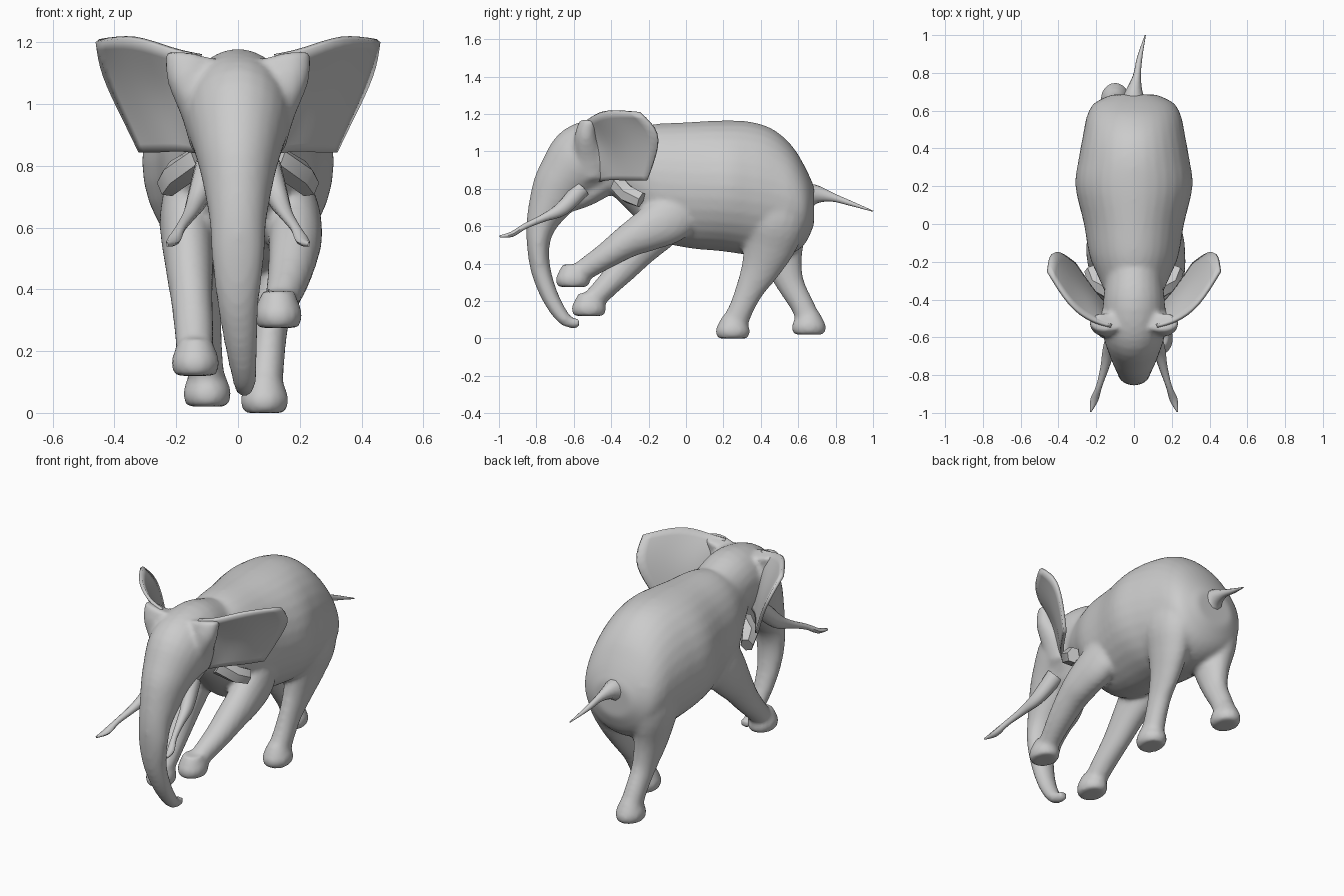
import bpy, bmesh
from math import sin, cos, pi
from mathutils import Vector


def finish(name, bm):
    bmesh.ops.recalc_face_normals(bm, faces=bm.faces[:])
    me = bpy.data.meshes.new(name)
    bm.to_mesh(me)
    bm.free()
    ob = bpy.data.objects.new(name, me)
    bpy.context.collection.objects.link(ob)
    bpy.ops.object.select_all(action='DESELECT')
    ob.select_set(True)
    bpy.context.view_layer.objects.active = ob
    bpy.ops.object.shade_smooth_by_angle(angle=0.7)
    return ob


def spline(p, steps):
    """Catmull-Rom through tuples of any length."""
    out = []
    for i in range(len(p) - 1):
        a, b, c, d = p[max(i - 1, 0)], p[i], p[i + 1], p[min(i + 2, len(p) - 1)]
        for s in range(steps):
            t = s / steps
            out.append([0.5 * (2 * q + (r - o) * t + (2 * o - 5 * q + 4 * r - u) * t * t
                               + (3 * q - o - 3 * r + u) * t ** 3)
                        for o, q, r, u in zip(a, b, c, d)])
    return out + [list(p[-1])]


def loft(name, pts, sides=20, steps=4, axis=None):
    """Tube through (x, y, z, half width, half depth) sections."""
    pts = spline(pts, steps)
    pos = [Vector(p[:3]) for p in pts]
    bm, rings = bmesh.new(), []
    for i, p in enumerate(pts):
        t = (pos[min(i + 1, len(pos) - 1)] - pos[max(i - 1, 0)]).normalized()
        t = Vector(axis) if axis else t
        side = Vector((1, 0, 0))
        side = (side - t * side.dot(t)).normalized()
        up = t.cross(side)
        rings.append([bm.verts.new(pos[i] + side * cos(a) * p[3] + up * sin(a) * p[4])
                      for a in (2 * pi * k / sides for k in range(sides))])
    for r, s in zip(rings, rings[1:]):
        for k in range(sides):
            n = (k + 1) % sides
            bm.faces.new((r[k], r[n], s[n], s[k]))
    bm.faces.new(rings[0])
    bm.faces.new(rings[-1])
    return finish(name, bm)


# Torso
skin = [loft("torso", [(0, -.42, .95, .13, .16), (0, -.3, .895, .18, .22), (0, -.17, .84, .235, .305),
                       (0, 0, .82, .265, .335), (0, .2, .815, .31, .35), (0, .35, .80, .292, .357),
                       (0, .47, .775, .27, .34), (0, .57, .74, .25, .285), (0, .64, .71, .21, .2),
                       (0, .685, .71, .12, .1)], 32, axis=(0, 1, 0))]

# Head running into trunk, and jaw
skin.append(loft("head", [(0, -.22, .95, .15, .17), (0, -.32, .98, .155, .175), (0, -.43, 1.0, .165, .18),
                          (0, -.55, .95, .17, .195), (0, -.65, .85, .14, .155), (0, -.71, .75, .115, .128),
                          (0, -.77, .62, .092, .085), (0, -.79, .5, .085, .061), (0, -.775, .36, .068, .053),
                          (.01, -.725, .22, .053, .046), (.02, -.66, .115, .04, .038),
                          (.02, -.61, .083, .032, .029), (.02, -.57, .085, .026, .026)], 24))
skin.append(loft("lower_jaw", [(0, -.42, .86, .11, .09), (0, -.52, .77, .085, .06), (0, -.61, .71, .04, .035)]))

# Legs down to the ankle: (x, y, z, half width, half depth), then the foot (x, y, z)
legs = [
    ([(.14, .05, .78, .06, .11), (.175, -.07, .655, .085, .135), (.185, -.2, .58, .088, .115),
      (.18, -.31, .52, .082, .09), (.165, -.43, .44, .07, .07), (.145, -.53, .375, .058, .06),
      (.135, -.59, .335, .055, .055)], (.13, -.605, .275)),
    ([(-.14, -.0, .82, .07, .14), (-.165, -.12, .64, .088, .14), (-.158, -.25, .48, .078, .1),
      (-.15, -.34, .37, .068, .078), (-.143, -.43, .275, .064, .064),
      (-.14, -.5, .2, .06, .06)], (-.138, -.52, .12)),
    ([(.13, .47, .8, .12, .18), (.145, .47, .63, .115, .175), (.13, .445, .5, .092, .143),
      (.115, .4, .38, .07, .107), (.105, .345, .27, .056, .078), (.095, .3, .17, .056, .066),
      (.088, .265, .09, .058, .07)], (.086, .25, 0)),
    ([(-.13, .49, .8, .12, .17), (-.145, .5, .62, .112, .155), (-.13, .51, .45, .085, .115),
      (-.115, .555, .3, .062, .076), (-.107, .62, .18, .058, .063),
      (-.102, .65, .11, .06, .066)], (-.1, .657, .02)),
]
for pts, (x, y, z) in legs:
    skin.append(loft("leg", pts))
    skin.append(loft("foot", [(x, y, z + .12, .052, .056), (x, y, z + .06, .076, .088),
                              (x, y, z + .03, .078, .094), (x, y, z, .066, .08)], 14, 2, (0, 0, 1)))

for s, label in ((1, "right"), (-1, "left")):
    # Brow ridge that carries the ear
    skin.append(loft("ear_root", [(s * .15, -.52, 1.155, .09, .05), (s * .16, -.535, 1.08, .07, .06),
                                  (s * .14, -.52, .97, .045, .07), (s * .12, -.5, .85, .03, .06)]))

    # Tusk with a thick socket and flattened tip
    loft("tusk_" + label, [(s * .09, -.56, .8, .05, .05), (s * .13, -.66, .695, .035, .04),
                           (s * .155, -.76, .645, .023, .022), (s * .185, -.86, .6, .016, .016),
                           (s * .21, -.93, .557, .021, .015), (s * .23, -.995, .545, .004, .006)], 10)

    # Loose shoulder fold behind the jaw
    loft("shoulder_fold_" + label, [(s * .12, -.36, .82, .05, .05), (s * .2, -.31, .77, .05, .05),
                                    (s * .23, -.24, .74, .035, .045)], 6, 1)

    # Ear sheet, rows from top to bottom, root to outer rim
    rows = [[(.12, -.54, 1.16), (.22, -.52, 1.175), (.34, -.44, 1.225), (.455, -.25, 1.205)],
            [(.13, -.52, 1.02), (.2, -.43, 1.05), (.33, -.33, 1.08), (.44, -.13, 1.1)],
            [(.13, -.49, .92), (.19, -.4, .95), (.28, -.32, .96), (.365, -.17, .95)],
            [(.11, -.46, .84), (.18, -.4, .85), (.24, -.32, .845), (.315, -.21, .845)]]
    bm = bmesh.new()
    grid = [[bm.verts.new((s * x, y, z)) for x, y, z in r] for r in rows]
    for a, b in zip(grid, grid[1:]):
        for k in range(3):
            bm.faces.new((a[k], a[k + 1], b[k + 1], b[k]))
    ear = finish("ear_" + label, bm)
    sub = ear.modifiers.new("Smooth", 'SUBSURF')
    sub.levels = sub.render_levels = 2
    sub.boundary_smooth = 'PRESERVE_CORNERS'
    sol = ear.modifiers.new("Thickness", 'SOLIDIFY')
    sol.thickness, sol.offset = .018, 0

# Tail
loft("tail", [(0, .62, .75, .09, .09), (0, .69, .77, .05, .055), (.015, .78, .755, .022, .025),
              (.03, .88, .722, .014, .014), (.06, 1.0, .68, .003, .003)], 10)

# Fuse torso, head and legs into one soft skin
bpy.ops.object.select_all(action='DESELECT')
for ob in skin:
    ob.select_set(True)
bpy.context.view_layer.objects.active = skin[0]
bpy.ops.object.join()
body = skin[0]
body.name = "body"
rem = body.modifiers.new("Fuse", 'REMESH')
rem.mode, rem.voxel_size, rem.use_smooth_shade = 'VOXEL', .014, True
smo = body.modifiers.new("Soften", 'SMOOTH')
smo.factor, smo.iterations = .5, 6
